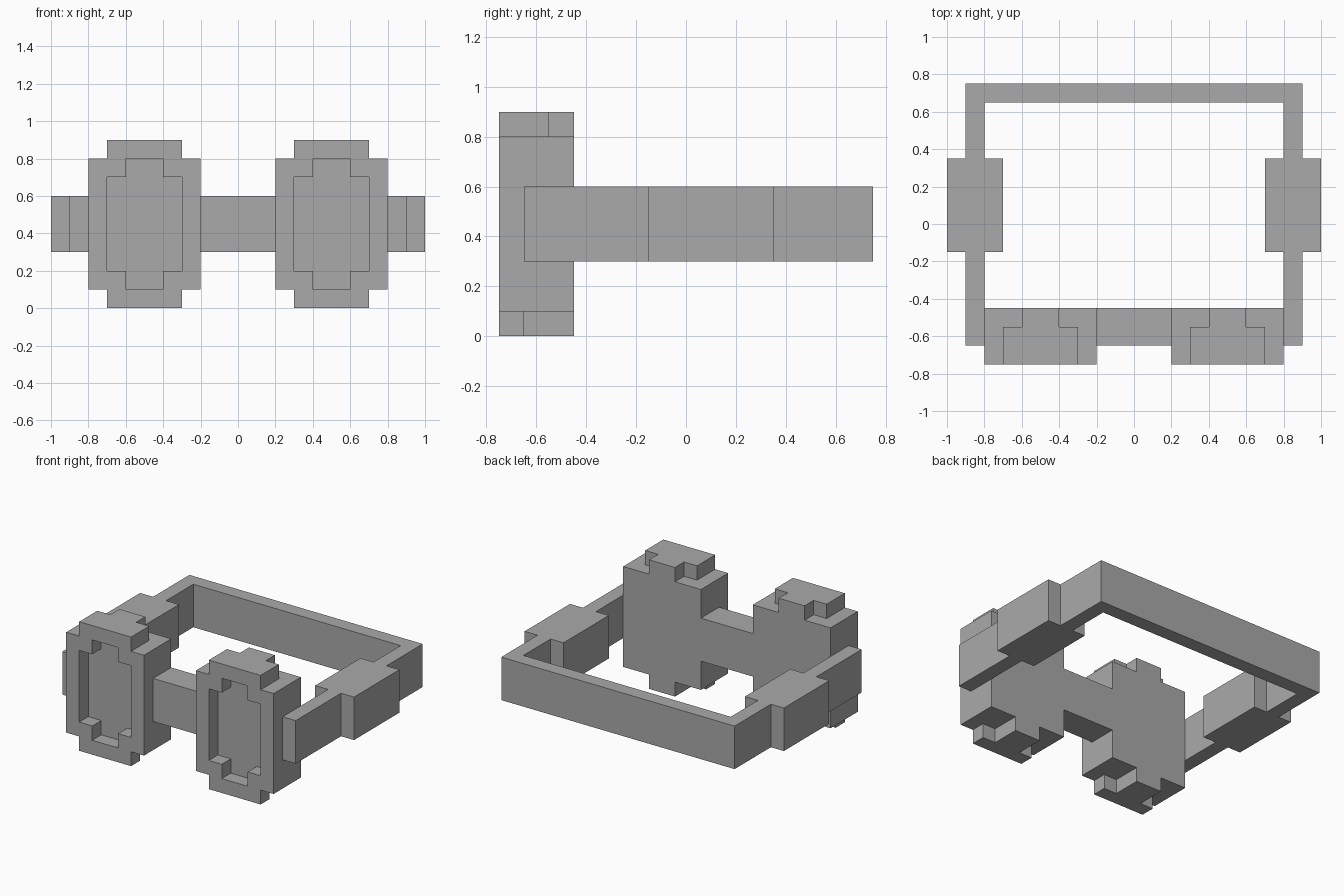
import bpy
import bmesh
from mathutils import Vector

default = bpy.data.objects.get("Cube")
if default:
    bpy.data.objects.remove(default, do_unlink=True)

# One plain grey for the whole headset
grey = bpy.data.materials.new("plain grey")
grey.use_nodes = True
grey.diffuse_color = (0.4, 0.4, 0.4, 1)
grey.node_tree.nodes["Principled BSDF"].inputs["Base Color"].default_value = (0.4, 0.4, 0.4, 1)


def prism(name, outline, depth):
    """Extrude a closed outline of 3D points along the vector depth."""
    bm = bmesh.new()
    face = bm.faces.new([bm.verts.new(p) for p in outline])
    grown = bmesh.ops.extrude_face_region(bm, geom=[face], use_keep_orig=True)["geom"]
    bmesh.ops.translate(bm, vec=Vector(depth),
                        verts=[v for v in grown if isinstance(v, bmesh.types.BMVert)])
    bmesh.ops.recalc_face_normals(bm, faces=bm.faces)
    mesh = bpy.data.meshes.new(name)
    bm.to_mesh(mesh)
    bm.free()
    mesh.materials.append(grey)
    obj = bpy.data.objects.new(name, mesh)
    bpy.context.collection.objects.link(obj)
    return obj


def box(name, x, y, z):
    outline = [(x[0], y[0], z[0]), (x[1], y[0], z[0]), (x[1], y[1], z[0]), (x[0], y[1], z[0])]
    return prism(name, outline, (0, 0, z[1] - z[0]))


def stepped_block(name, cx, half, height, y):
    """Block with a corner step: half width and half height are each cut by 0.1."""
    quarter = [(half, 0), (half, height - 0.1), (half - 0.1, height - 0.1), (half - 0.1, height)]
    upper = quarter[1:] + [(-u, v) for u, v in reversed(quarter[1:])]
    ring = upper + [(-u, -v) for u, v in upper]
    return prism(name, [(cx + u, y[0], 0.45 + v) for u, v in ring], (0, y[1] - y[0], 0))


def cut(target, cutter):
    cutter.hide_render = True
    mod = target.modifiers.new("cut", "BOOLEAN")
    mod.operation = "DIFFERENCE"
    mod.solver = "EXACT"
    mod.object = cutter
    bpy.context.view_layer.objects.active = target
    bpy.ops.object.modifier_apply(modifier=mod.name)
    bpy.data.objects.remove(cutter, do_unlink=True)


# Eyepieces: stepped outline, recessed lens, notched caps behind
for side, cx in (("left", 0.5), ("right", -0.5)):
    eyepiece = stepped_block(side + "_eyepiece", cx, 0.3, 0.45, (-0.75, -0.45))
    cut(eyepiece, stepped_block("recess_cutter", cx, 0.2, 0.35, (-0.85, -0.65)))
    for s in (-1, 1):
        x = sorted((cx + s * 0.1, cx + s * 0.25))
        cut(eyepiece, box("top_notch_cutter", x, (-0.55, -0.4), (0.8, 1)))
        cut(eyepiece, box("bottom_notch_cutter", x, (-0.65, -0.4), (-0.1, 0.1)))

# Bridge between the eyepieces
box("bridge", (-0.2, 0.2), (-0.65, -0.45), (0.3, 0.6))

# Head strap with a thicker pad on each side, as one plan outline
outer = [(0.9, -0.65), (0.9, -0.15), (1, -0.15), (1, 0.35), (0.9, 0.35), (0.9, 0.75)]
inner = [(0.8, 0.65), (0.8, 0.35), (0.7, 0.35), (0.7, -0.15), (0.8, -0.15), (0.8, -0.65)]


def mirrored(points):
    return [(-x, y) for x, y in reversed(points)]


plan = outer + mirrored(outer) + mirrored(inner) + inner
prism("head_strap", [(x, y, 0.3) for x, y in plan], (0, 0, 0.3))
